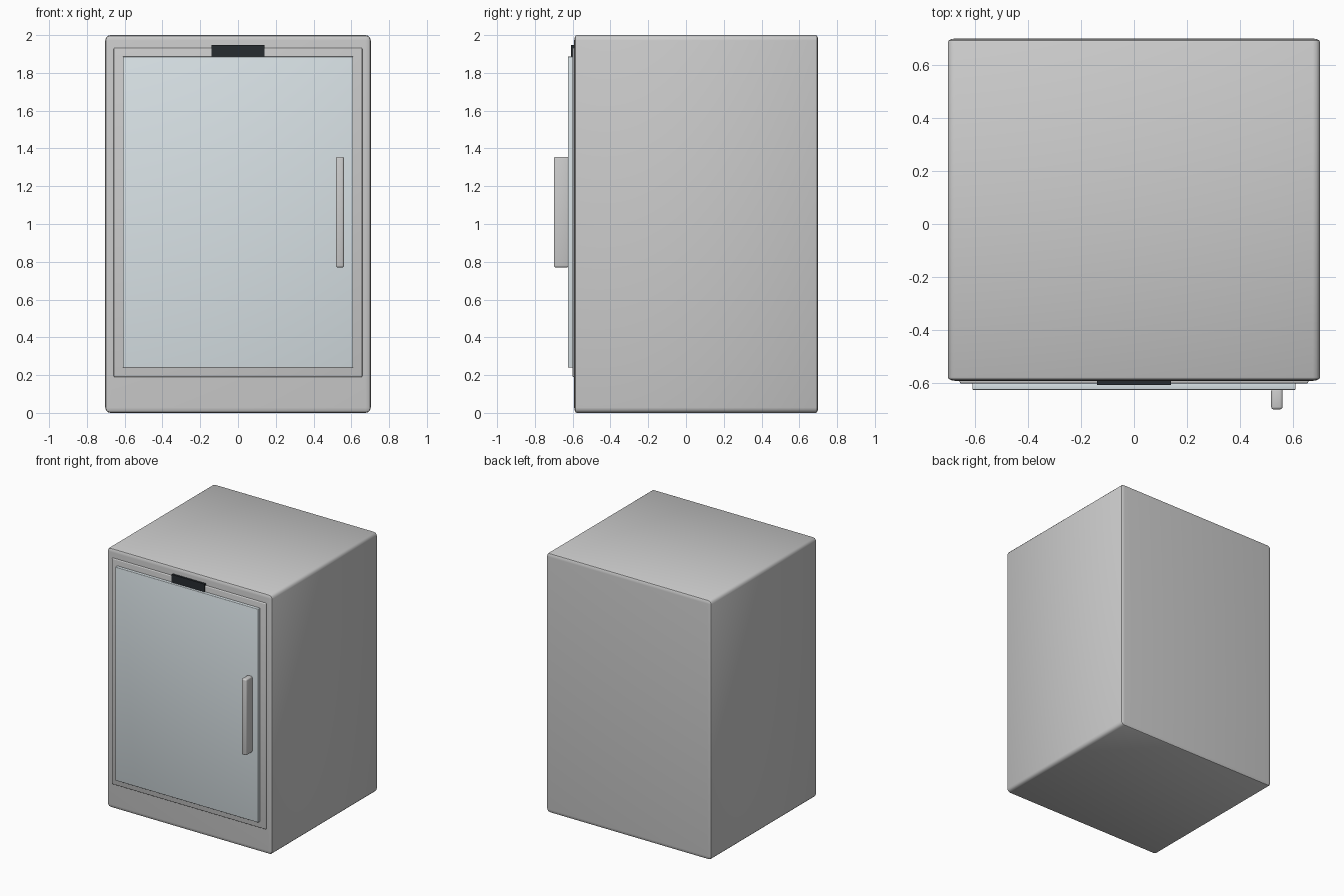
import bpy, bmesh
from mathutils import Vector

if "Cube" in bpy.data.objects:
    bpy.data.objects.remove(bpy.data.objects["Cube"])


def material(name, color):
    m = bpy.data.materials.new(name)
    m.diffuse_color = color
    m.use_nodes = True
    m.node_tree.nodes["Principled BSDF"].inputs["Base Color"].default_value = m.diffuse_color
    return m


def box(name, lo, hi, bevel=0.0, depth_scale=1.0, segments=3, mat=None):
    """Rounded box between two corners; depth_scale squashes the bevel along y."""
    lo, hi = Vector(lo), Vector(hi)
    size, centre = hi - lo, (hi + lo) / 2
    bm = bmesh.new()
    bmesh.ops.create_cube(bm, size=1)
    bmesh.ops.scale(bm, vec=(size.x, size.y / depth_scale, size.z), verts=bm.verts)
    if bevel:
        bmesh.ops.bevel(bm, geom=bm.edges[:], offset=bevel, segments=segments,
                        profile=0.5, affect='EDGES', clamp_overlap=True)
    bmesh.ops.scale(bm, vec=(1, depth_scale, 1), verts=bm.verts)
    bmesh.ops.recalc_face_normals(bm, faces=bm.faces)
    mesh = bpy.data.meshes.new(name)
    bm.to_mesh(mesh)
    bm.free()
    ob = bpy.data.objects.new(name, mesh)
    ob.location = centre
    bpy.context.collection.objects.link(ob)
    if mat:
        mesh.materials.append(mat)
    bpy.ops.object.select_all(action='DESELECT')
    ob.select_set(True)
    bpy.context.view_layer.objects.active = ob
    bpy.ops.object.shade_smooth_by_angle()
    return ob


glass = material("pale_glass", (0.70, 0.77, 0.80, 1))
black = material("display_black", (0.02, 0.025, 0.03, 1))

# Cabinet
box("cabinet_body", (-0.703, -0.592, 0), (0.703, 0.70, 2.0), 0.028, 0.5)
# Raised surround behind the door
box("door_surround", (-0.658, -0.602, 0.19), (0.658, -0.55, 1.932), 0.006)
# Display, its lower half tucked behind the door
box("display_panel", (-0.14, -0.608, 1.82), (0.14, -0.57, 1.947), mat=black)
# Door
box("door_panel", (-0.61, -0.626, 0.24), (0.61, -0.598, 1.886), 0.004, mat=glass)
# Handle
box("door_handle", (0.518, -0.70, 0.77), (0.561, -0.62, 1.356), 0.01)
